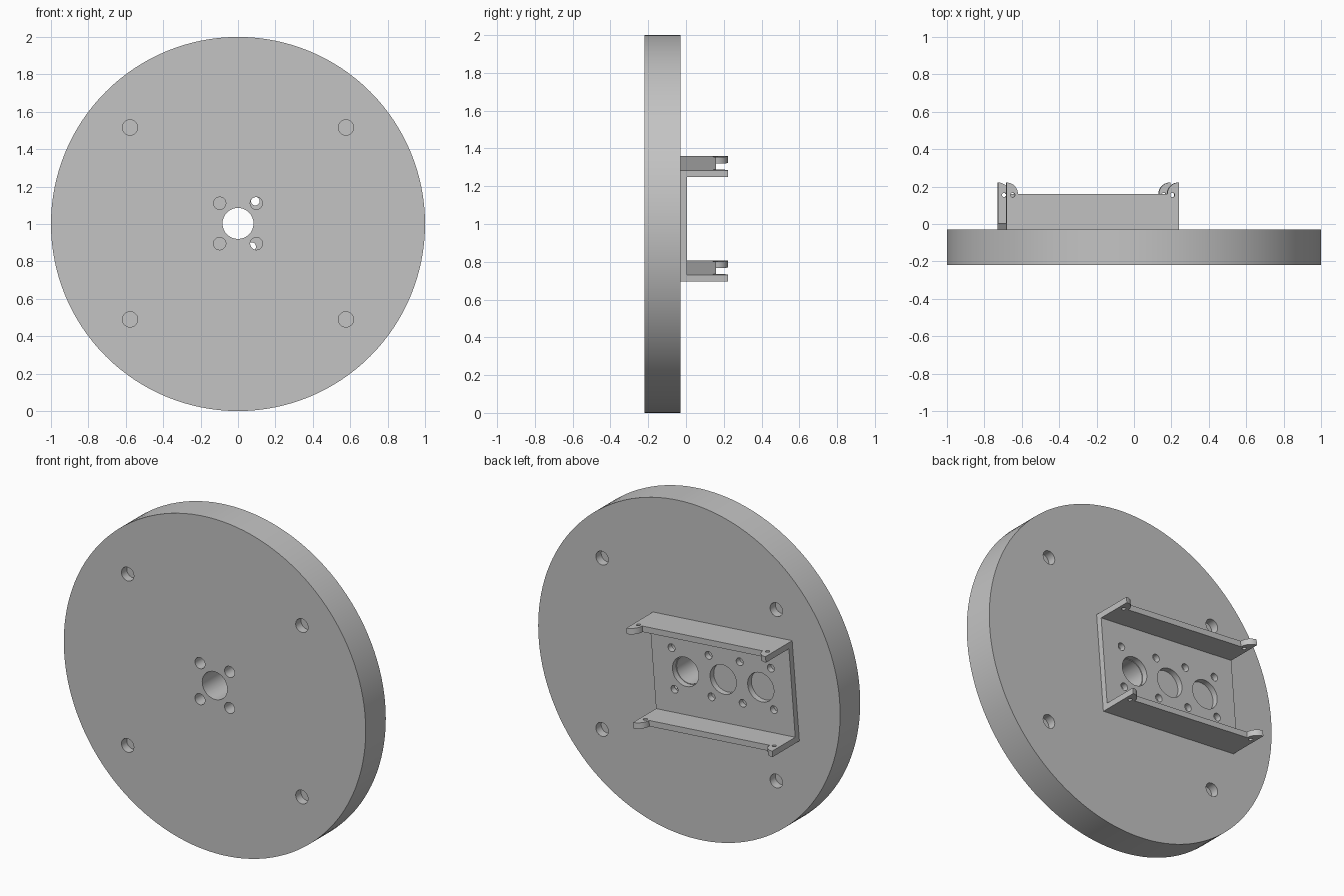
import bpy, bmesh
from math import radians, sin, cos, pi
from mathutils import Matrix, Vector

default = bpy.data.objects.get("Cube")
if default:
    bpy.data.objects.remove(default, do_unlink=True)

GREY = (0.55, 0.55, 0.55, 1)
grey = bpy.data.materials.new("plain grey")
grey.use_nodes = True
grey.diffuse_color = GREY
grey.node_tree.nodes["Principled BSDF"].inputs["Base Color"].default_value = GREY


def make_object(name, bm):
    bmesh.ops.recalc_face_normals(bm, faces=bm.faces)
    mesh = bpy.data.meshes.new(name)
    bm.to_mesh(mesh)
    bm.free()
    mesh.materials.append(grey)
    obj = bpy.data.objects.new(name, mesh)
    bpy.context.collection.objects.link(obj)
    return obj


def add_cylinder(bm, centre, radius, depth, axis, sides=32):
    turn = Matrix.Rotation(radians(90), 4, 'X') if axis == 'Y' else Matrix()
    bmesh.ops.create_cone(bm, cap_ends=True, segments=sides, radius1=radius,
                          radius2=radius, depth=depth,
                          matrix=Matrix.Translation(centre) @ turn)


def prism(name, outline, lift):
    """Extrude a flat outline along a vector."""
    bm = bmesh.new()
    face = bm.faces.new([bm.verts.new(p) for p in outline])
    made = bmesh.ops.extrude_face_region(bm, geom=[face])["geom"]
    bmesh.ops.translate(bm, vec=lift,
                        verts=[v for v in made if isinstance(v, bmesh.types.BMVert)])
    return make_object(name, bm)


def drill(obj, holes, axis):
    """Cut round holes given as (centre, radius, depth)."""
    bm = bmesh.new()
    for centre, radius, depth in holes:
        add_cylinder(bm, centre, radius, depth, axis)
    cutter = make_object("hole_cutter", bm)
    cutter.hide_render = True
    mod = obj.modifiers.new("holes", 'BOOLEAN')
    mod.operation, mod.solver, mod.object = 'DIFFERENCE', 'EXACT', cutter
    bpy.context.view_layer.objects.active = obj
    bpy.ops.object.modifier_apply(modifier=mod.name)
    bpy.data.objects.remove(cutter, do_unlink=True)


# Round plate with through holes and blind outer pockets on both faces
FRONT, BACK = -0.22, -0.03
bm = bmesh.new()
add_cylinder(bm, (0, (FRONT + BACK) / 2, 1), 1, BACK - FRONT, 'Y', 128)
disc = make_object("round_plate", bm)
holes = [((0, -0.12, 1.003), 0.083, 0.5)]
for sx in (-1, 1):
    for sz in (-1, 1):
        holes.append(((sx * 0.098, -0.12, 1.003 + sz * 0.108), 0.033, 0.5))
        for face in (FRONT, BACK):
            holes.append(((sx * 0.577, face, 1.003 + sz * 0.513), 0.041, 0.1))
drill(disc, holes, 'Y')

# Bracket, built level and then tilted with its right end down
MID, HALF, TALL, THICK = -0.246, 0.4625, 0.295, 0.035
INNER = TALL - THICK
tilt = Matrix.Translation((0, 0, 1.0075)) @ Matrix.Rotation(radians(4.65), 4, 'Y')

# Bracket web with large and small holes
left, right = MID - HALF, MID + HALF
web = prism("bracket_web",
            [(left, BACK, -INNER), (right, BACK, -INNER),
             (right, BACK, INNER), (left, BACK, INNER)], Vector((0, THICK, 0)))
holes = [((x, 0, -0.004), 0.087, 0.3) for x in (0, -0.25, -0.5)]
holes += [((x, 0, sz * 0.122), 0.023, 0.3)
          for x in (0.083, -0.163, -0.37, -0.577) for sz in (-1, 1)]
drill(web, holes, 'Y')

# Bracket flanges with quarter-round drilled ears at both ends
EDGE, EAR = 0.16, 0.062
arc = [(EAR * sin(a), EAR * cos(a)) for a in (i * pi / 20 for i in range(11))]
profile = [(left, BACK), (right, BACK)]
profile += [(right - dx, EDGE + dy) for dx, dy in arc]
profile += [(left + dx, EDGE + dy) for dx, dy in reversed(arc)]
flanges = []
for name, z in (("top_flange", INNER), ("bottom_flange", -TALL)):
    flange = prism(name, [(x, y, z) for x, y in profile], Vector((0, 0, THICK)))
    drill(flange, [((x, 0.155, z), 0.012, 0.2)
                   for x in (left + 0.034, right - 0.034)], 'Z')
    flanges.append(flange)

for obj in [web] + flanges:
    obj.data.transform(tilt)

# Smooth the round walls, keep the rims sharp
for obj in [disc, web] + flanges:
    bpy.ops.object.select_all(action='DESELECT')
    obj.select_set(True)
    bpy.context.view_layer.objects.active = obj
    bpy.ops.object.shade_smooth_by_angle(angle=radians(30))
